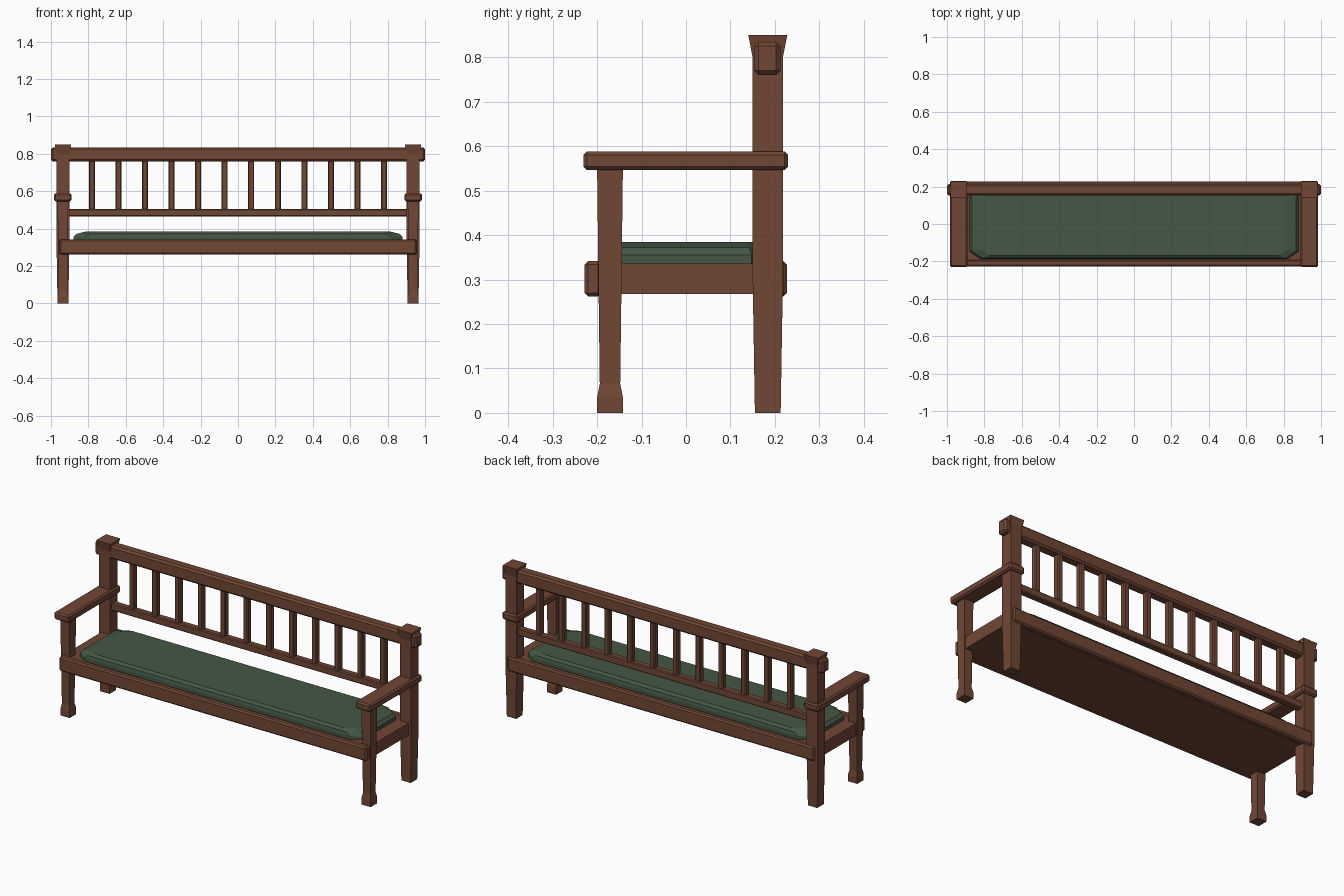
import bpy, bmesh

if "Cube" in bpy.data.objects:
    bpy.data.objects.remove(bpy.data.objects["Cube"])

def material(name, rgb):
    m = bpy.data.materials.new(name)
    m.diffuse_color = (*rgb, 1)
    m.use_nodes = True
    m.node_tree.nodes["Principled BSDF"].inputs["Base Color"].default_value = m.diffuse_color
    return m

WOOD = material("brown wood", (0.165, 0.063, 0.036))
GREEN = material("green fabric", (0.058, 0.095, 0.058))

def finish(bm, name, mat):
    bmesh.ops.recalc_face_normals(bm, faces=bm.faces)
    me = bpy.data.meshes.new(name)
    bm.to_mesh(me)
    bm.free()
    me.materials.append(mat)
    ob = bpy.data.objects.new(name, me)
    bpy.context.collection.objects.link(ob)
    return ob

def box(name, x, y, z, bevel=0.0, mat=WOOD):
    """Box given by its (min, max) on each axis, with chamfered edges."""
    bm = bmesh.new()
    bmesh.ops.create_cube(bm, size=1)
    for v in bm.verts:
        v.co = [r[0] + (c + 0.5) * (r[1] - r[0]) for c, r in zip(v.co, (x, y, z))]
    if bevel:
        bmesh.ops.bevel(bm, geom=bm.edges[:], offset=bevel, segments=1, affect='EDGES')
    return finish(bm, name, mat)

def loft(name, cx, cy, rings, mat=WOOD):
    """Stack of rings (z, half x, half y, corner cut x, corner cut y)."""
    bm = bmesh.new()
    prev = None
    for z, hx, hy, kx, ky in rings:
        if kx:
            pts = [(hx - kx, -hy), (hx, -hy + ky), (hx, hy - ky), (hx - kx, hy),
                   (kx - hx, hy), (-hx, hy - ky), (-hx, ky - hy), (kx - hx, -hy)]
        else:
            pts = [(hx, -hy), (hx, hy), (-hx, hy), (-hx, -hy)]
        ring = [bm.verts.new((cx + px, cy + py, z)) for px, py in pts]
        if prev:
            for i in range(len(ring)):
                j = (i + 1) % len(ring)
                bm.faces.new((prev[i], prev[j], ring[j], ring[i]))
        else:
            bm.faces.new(ring[::-1])
        prev = ring
    bm.faces.new(prev)
    return finish(bm, name, mat)

def square(profile):
    return [(z, h, h, 0, 0) for z, h in profile]

# Legs, posts and arms on both sides
for s, side in ((-1, "left"), (1, "right")):
    loft(f"{side}_front_leg", s * 0.936, -0.171, square(
        [(0, 0.029), (0.035, 0.029), (0.065, 0.023), (0.3, 0.026), (0.55, 0.029)]))
    loft(f"{side}_back_post", s * 0.936, 0.184, square(
        [(0, 0.029), (0.3, 0.034), (0.80, 0.034), (0.85, 0.044)]))
    xs = sorted((s * 0.89, s * 0.984))
    box(f"{side}_armrest", xs, (-0.231, 0.230), (0.546, 0.588), 0.008)

# Seat frame
box("front_seat_rail", (-0.955, 0.955), (-0.228, -0.190), (0.262, 0.342), 0.008)
box("back_seat_rail", (-0.955, 0.955), (0.190, 0.227), (0.262, 0.342), 0.008)
box("seat", (-0.955, 0.955), (-0.195, 0.195), (0.267, 0.336))

# Cushion with clipped corners and a sloped rim
loft("cushion", 0, 0, [(0.335, 0.880, 0.187, 0.06, 0.04),
                       (0.355, 0.880, 0.187, 0.06, 0.04),
                       (0.372, 0.865, 0.183, 0.06, 0.04),
                       (0.384, 0.815, 0.168, 0.04, 0.03)], GREEN)

# Backrest
box("top_back_rail", (-1, 1), (0.153, 0.213), (0.760, 0.835), 0.010)
box("lower_back_rail", (-0.92, 0.92), (0.165, 0.203), (0.465, 0.506), 0.005)
for i in range(12):
    x = -0.78 + i * 0.1418
    box(f"back_spindle_{i + 1}", (x - 0.016, x + 0.016), (0.167, 0.201), (0.50, 0.767), 0.005)
